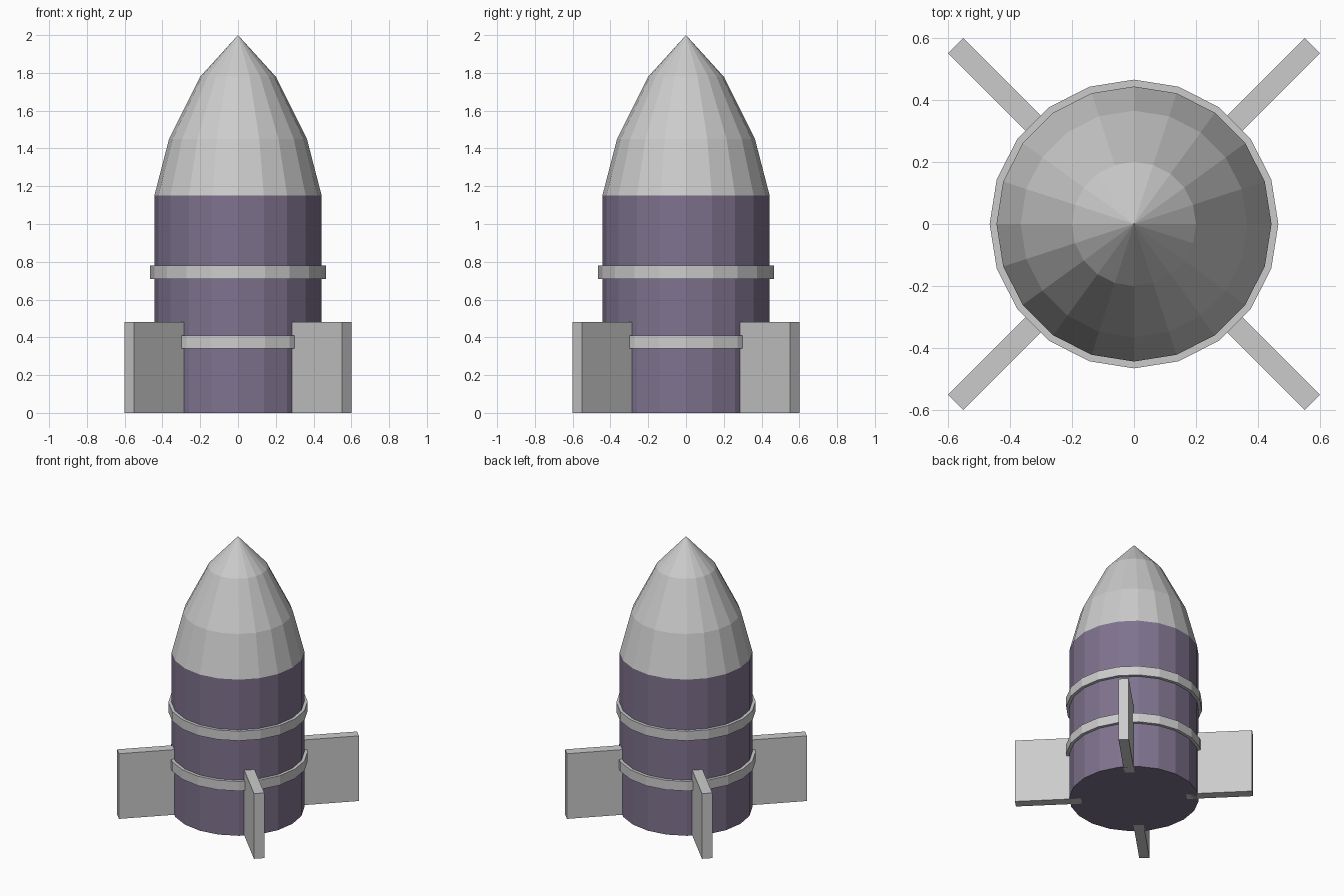
import bpy
import bmesh
from math import cos, sin, pi, radians
from mathutils import Matrix

if "Cube" in bpy.data.objects:
    bpy.data.objects.remove(bpy.data.objects["Cube"])

SIDES = 20
BODY_R = 0.443


def add_object(name, bm, material=None):
    bmesh.ops.recalc_face_normals(bm, faces=bm.faces)
    mesh = bpy.data.meshes.new(name)
    bm.to_mesh(mesh)
    bm.free()
    if material:
        mesh.materials.append(material)
    obj = bpy.data.objects.new(name, mesh)
    bpy.context.collection.objects.link(obj)
    return obj


def lathe(name, profile, closed=False, material=None):
    """Revolve (radius, z) points round z; open profiles get flat end caps."""
    bm = bmesh.new()
    rings = []
    for r, z in profile:
        if r == 0:
            rings.append([bm.verts.new((0, 0, z))] * SIDES)
        else:
            rings.append([bm.verts.new((r * cos(2 * pi * i / SIDES),
                                        r * sin(2 * pi * i / SIDES), z))
                          for i in range(SIDES)])
    pairs = list(zip(rings, rings[1:]))
    if closed:
        pairs.append((rings[-1], rings[0]))
    for a, b in pairs:
        for i in range(SIDES):
            j = (i + 1) % SIDES
            bm.faces.new(dict.fromkeys((a[i], a[j], b[j], b[i])))
    if not closed:
        for ring, (r, _) in ((rings[0], profile[0]), (rings[-1], profile[-1])):
            if r > 0:
                bm.faces.new(ring)
    return add_object(name, bm, material)


purple = bpy.data.materials.new("hull_purple")
purple.diffuse_color = (0.21, 0.17, 0.27, 1)
purple.use_nodes = True
purple.node_tree.nodes["Principled BSDF"].inputs["Base Color"].default_value = purple.diffuse_color

# Hull and nose
lathe("hull", [(BODY_R, 0), (BODY_R, 1.15)], material=purple)
lathe("nose_cone", [(BODY_R, 1.15), (0.365, 1.45), (0.2, 1.78), (0, 2.0)])

# Raised bands round the hull
for name, z in (("lower_band", 0.34), ("upper_band", 0.71)):
    lathe(name, [(0.42, z), (0.465, z), (0.465, z + 0.07), (0.42, z + 0.07)], closed=True)

# Four diagonal fins, rooted slightly inside the hull
FIN_IN, FIN_OUT, FIN_T, FIN_H = 0.36, 0.813, 0.07, 0.48
for k in range(4):
    bm = bmesh.new()
    bmesh.ops.create_cube(bm, size=1, matrix=(
        Matrix.Rotation(radians(45 + 90 * k), 4, 'Z')
        @ Matrix.Translation(((FIN_IN + FIN_OUT) / 2, 0, FIN_H / 2))
        @ Matrix.Diagonal((FIN_OUT - FIN_IN, FIN_T, FIN_H, 1))))
    add_object(f"fin_{k + 1}", bm)
